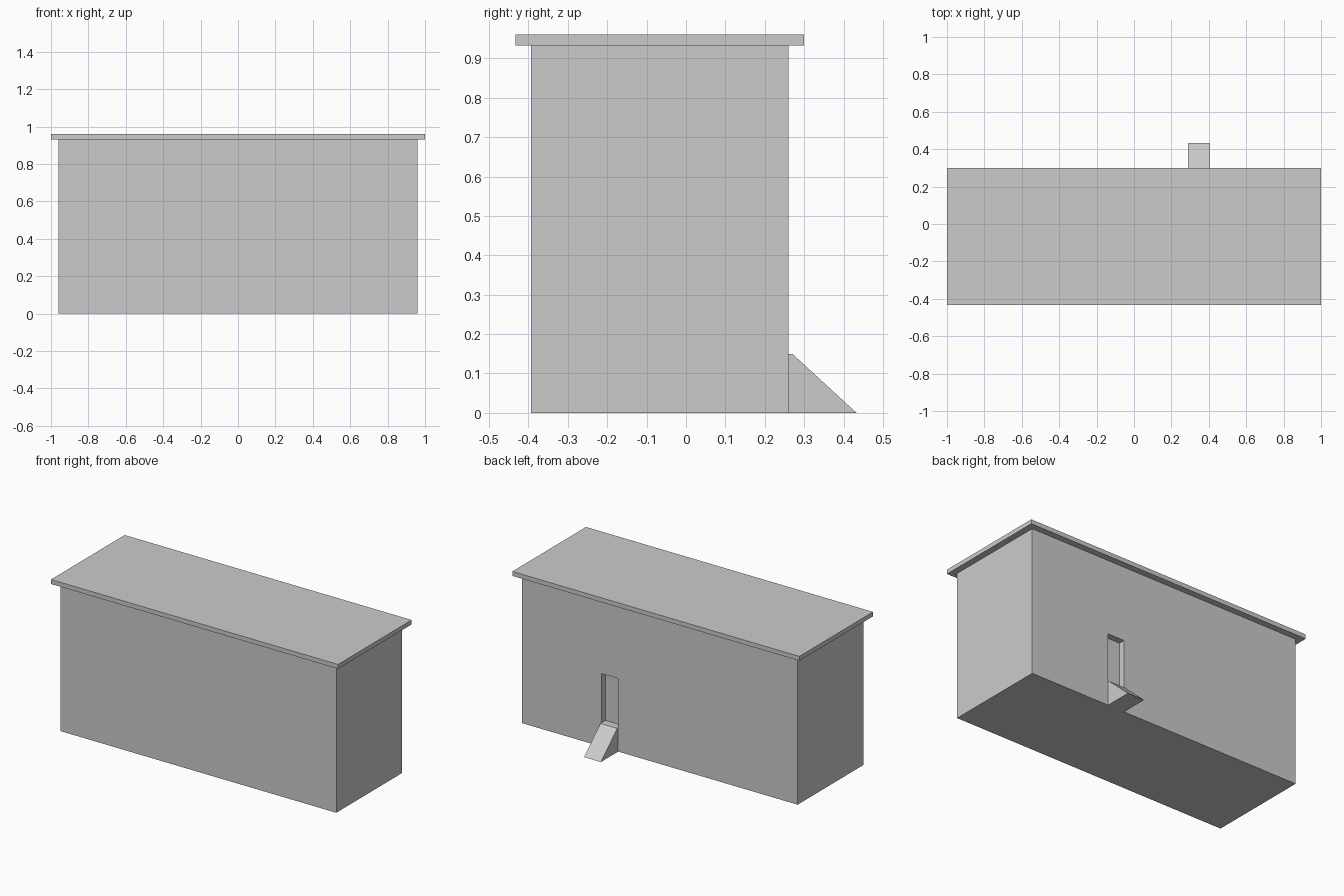
import bpy, bmesh

if "Cube" in bpy.data.objects:
    bpy.data.objects.remove(bpy.data.objects["Cube"])


def prism(name, profile, x0, x1):
    """Extrude a closed (y, z) profile from x0 to x1."""
    bm = bmesh.new()
    face = bm.faces.new([bm.verts.new((x0, y, z)) for y, z in profile])
    ext = bmesh.ops.extrude_face_region(bm, geom=[face])
    verts = [g for g in ext["geom"] if isinstance(g, bmesh.types.BMVert)]
    bmesh.ops.translate(bm, vec=(x1 - x0, 0, 0), verts=verts)
    bmesh.ops.recalc_face_normals(bm, faces=bm.faces)
    mesh = bpy.data.meshes.new(name)
    bm.to_mesh(mesh)
    bm.free()
    obj = bpy.data.objects.new(name, mesh)
    bpy.context.collection.objects.link(obj)
    return obj


def box(name, x, y, z):
    return prism(name, [(y[0], z[0]), (y[1], z[0]), (y[1], z[1]), (y[0], z[1])], *x)


FRONT, BACK = -0.393, 0.26
WALL_TOP, ROOF_TOP = 0.932, 0.96
DOOR_X = (0.29, 0.407)
SILL, LINTEL = 0.15, 0.46

# Main block and overhanging flat roof
walls = box("walls", (-0.96, 0.96), (FRONT, BACK), (0, WALL_TOP))
box("roof", (-1, 1), (FRONT - 0.04, BACK + 0.04), (WALL_TOP, ROOF_TOP))

# Recessed doorway in the back wall
cutter = box("doorway_cutter", DOOR_X, (BACK - 0.04, BACK + 0.05), (SILL, LINTEL))
cutter.hide_render = True
cutter.hide_set(True)
cut = walls.modifiers.new("doorway", "BOOLEAN")
cut.operation = "DIFFERENCE"
cut.solver = "EXACT"
cut.object = cutter

# Ramp up to the doorway
prism("ramp", [(BACK, 0), (0.433, 0), (0.27, SILL), (BACK, SILL)], *DOOR_X)
